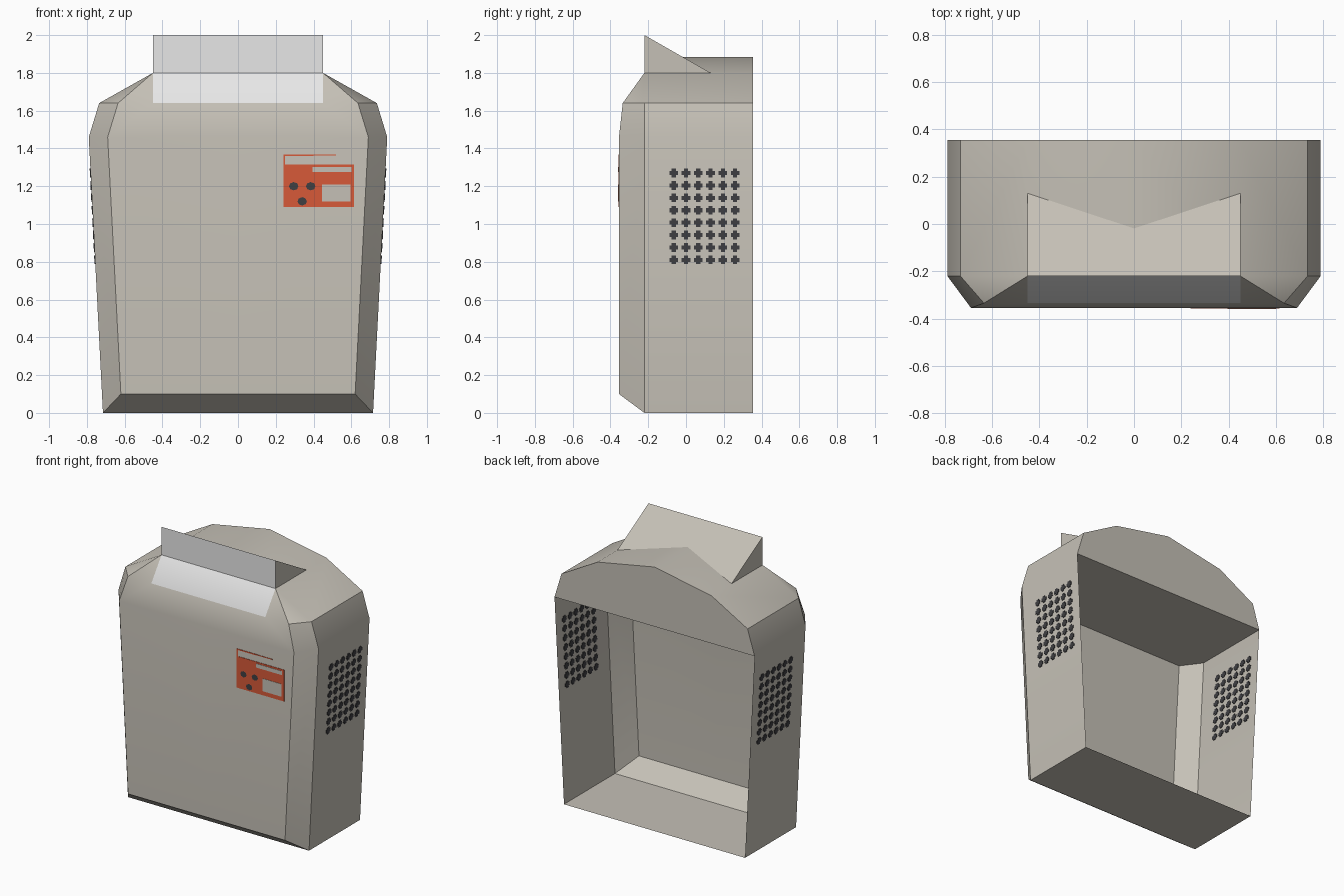
import bpy, bmesh, math
from mathutils import Vector

cube = bpy.data.objects.get("Cube")
if cube:
    bpy.data.objects.remove(cube)


def material(name, rgb):
    m = bpy.data.materials.new(name)
    m.use_nodes = True
    m.diffuse_color = (*rgb, 1)
    m.node_tree.nodes["Principled BSDF"].inputs["Base Color"].default_value = (*rgb, 1)
    return m


BEIGE = material("warm beige", (0.56, 0.53, 0.47))
PALE = material("pale grey", (0.8, 0.8, 0.8))
RED = material("orange red", (0.68, 0.10, 0.04))
DARK = material("charcoal", (0.05, 0.05, 0.055))


def finish(name, bm, mats, smooth=False):
    mesh = bpy.data.meshes.new(name)
    bm.to_mesh(mesh)
    bm.free()
    for m in mats:
        mesh.materials.append(m)
    ob = bpy.data.objects.new(name, mesh)
    bpy.context.collection.objects.link(ob)
    if smooth:
        bpy.ops.object.select_all(action="DESELECT")
        ob.select_set(True)
        bpy.context.view_layer.objects.active = ob
        bpy.ops.object.shade_smooth_by_angle(angle=math.radians(30))
    return ob


def half_sheet(name, faces, pale=()):
    """Faces of the +x half, mirrored across the centre."""
    bm = bmesh.new()
    for i, pts in enumerate(faces):
        f = bm.faces.new([bm.verts.new(p) for p in pts])
        f.material_index = 1 if i in pale else 0
    bmesh.ops.remove_doubles(bm, verts=bm.verts, dist=1e-4)
    bmesh.ops.recalc_face_normals(bm, faces=bm.faces)
    ob = finish(name, bm, [BEIGE, PALE], True)
    ob.modifiers.new("mirror", "MIRROR")
    return ob


def box(bm, center, size):
    verts = bmesh.ops.create_cube(bm, size=1)["verts"]
    for v in verts:
        v.co = Vector([c + a * s for c, a, s in zip(center, v.co, size)])
    return verts


def mid(p):
    return (0, p[1], p[2])


# Outline shared by the side walls and the hood
EDGE, BACK, FRONT = -0.22, 0.355, -0.355
outline = [(0.715, 0), (0.79, 1.46), (0.735, 1.64), (0.45, 1.8), (0, 1.885)]
o = [(x, EDGE, z) for x, z in outline]
b = [(x, BACK, z) for x, z in outline]
f = [(0.62, FRONT, 0.1), (0.69, FRONT, 1.46), (0.635, -0.335, 1.64)]
p = (0.45, -0.335, 1.64)

# Open-backed shell
faces = [(mid(p), p, o[3], mid(o[3]))]
faces += [(o[i], b[i], b[i + 1], o[i + 1]) for i in range(4)]
faces += [(f[i], o[i], o[i + 1], f[i + 1]) for i in range(2)]
faces += [
    (f[2], o[2], o[3]), (f[2], o[3], p),
    (mid(f[0]), f[0], f[1], mid(f[1])),
    (mid(f[1]), f[1], f[2], p, mid(p)),
    (mid(o[0]), o[0], f[0], mid(f[0])),
    (mid(o[0]), mid(b[0]), b[0], o[0]),
    (mid(b[1]), b[1], b[2], b[3], b[4]),
]
half_sheet("shell", faces, pale=(0,))

# Ceiling of the open compartment
half_sheet("compartment_ceiling", [(mid(f[1]), f[1], o[1], b[1], mid(b[1]))])

# Wedge on top of the hood
crest, heel = (0.45, EDGE, 2.0), (0.45, 0.13, 1.8)
half_sheet("top_wedge", [
    (mid(o[3]), o[3], crest, mid(crest)),
    (mid(crest), crest, heel, mid(heel)),
    (o[3], heel, crest),
], pale=(0,))

# Vent grids of small crosses on both sides, leaning with the walls
for side, name in ((1, "left_vent"), (-1, "right_vent")):
    bm = bmesh.new()
    for row in range(8):
        for col in range(6):
            y, z = -0.065 + col * 0.065, 0.81 + row * 0.0657
            box(bm, (0, y, z), (0.008, 0.046, 0.022))
            box(bm, (0, y, z), (0.008, 0.022, 0.046))
    lean = (outline[1][0] - outline[0][0]) / outline[1][1]
    for v in bm.verts:
        v.co.x += side * (outline[0][0] + lean * v.co.z)
    finish(name, bm, [DARK])


def plates(name, rects, depth, mat):
    bm = bmesh.new()
    for x0, x1, z0, z1 in rects:
        box(bm, ((x0 + x1) / 2, FRONT - depth / 2, (z0 + z1) / 2),
            (x1 - x0, depth, z1 - z0))
    finish(name, bm, [mat])


# Front label with its frame, windows and dots
plates("label", [(0.24, 0.615, 1.09, 1.315), (0.24, 0.25, 1.315, 1.368),
                 (0.24, 0.40, 1.36, 1.368), (0.40, 0.52, 1.362, 1.367)], 0.003, RED)
plates("label_windows", [(0.445, 0.595, 1.12, 1.21), (0.395, 0.6, 1.275, 1.303)],
       0.005, BEIGE)
bm = bmesh.new()
for x, z in ((0.295, 1.2), (0.385, 1.2), (0.34, 1.12)):
    ring = [bm.verts.new((x + 0.025 * math.cos(a), FRONT - 0.005, z + 0.022 * math.sin(a)))
            for a in (i * math.tau / 8 for i in range(8))]
    bm.faces.new(ring)
finish("label_dots", bm, [DARK])
